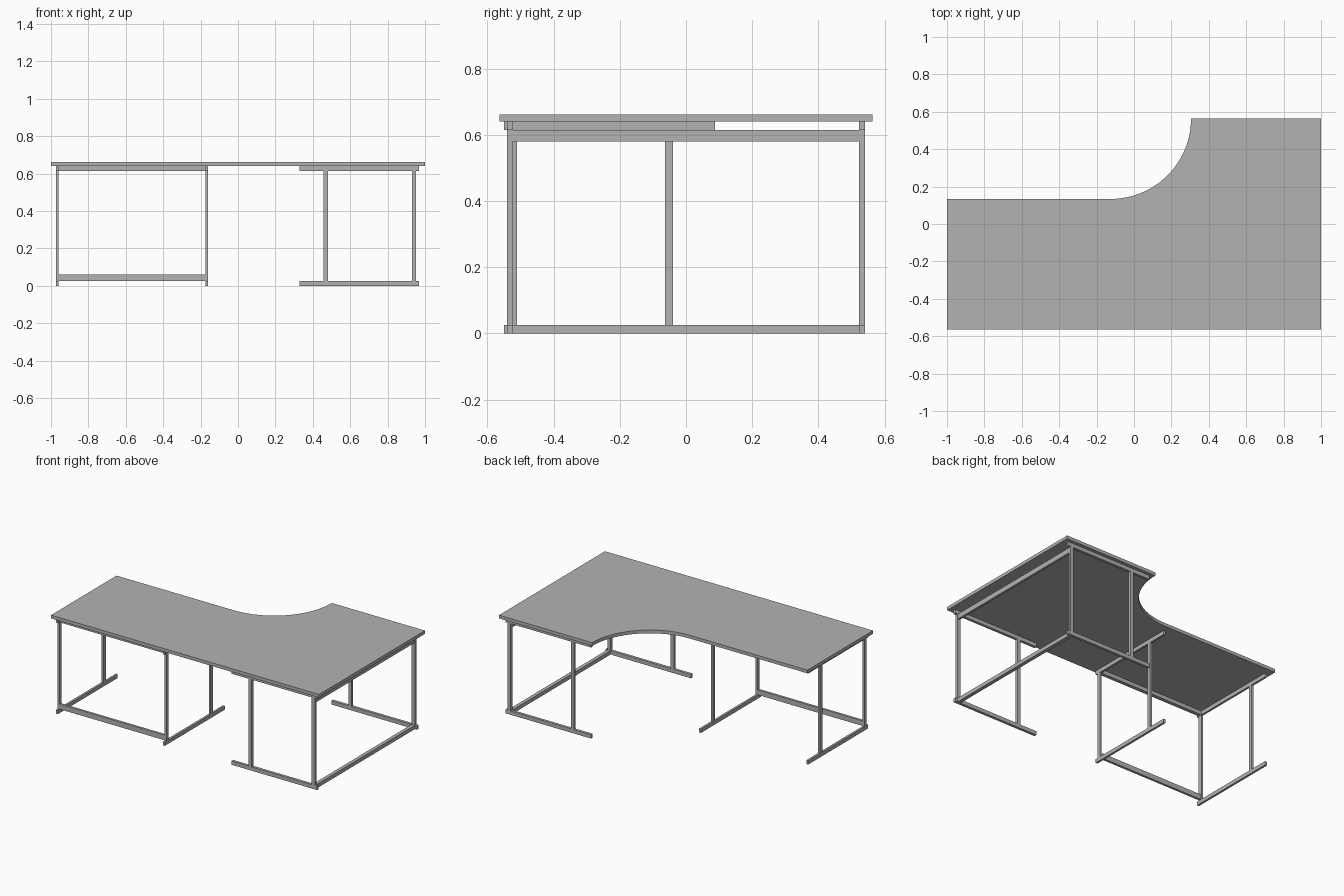
import bpy
import bmesh
from math import sin, cos, pi

if "Cube" in bpy.data.objects:
    bpy.data.objects.remove(bpy.data.objects["Cube"])

grey = bpy.data.materials.new("mid grey")
grey.use_nodes = True
colour = (0.45, 0.45, 0.45, 1)
grey.diffuse_color = colour
grey.node_tree.nodes["Principled BSDF"].inputs["Base Color"].default_value = colour

TOP_Z, THICK = 0.64, 0.022   # underside and thickness of the worktop
BAR = 0.026                  # height of arms and feet


def add_object(name, bm):
    bmesh.ops.recalc_face_normals(bm, faces=bm.faces)
    mesh = bpy.data.meshes.new(name)
    bm.to_mesh(mesh)
    bm.free()
    mesh.materials.append(grey)
    obj = bpy.data.objects.new(name, mesh)
    bpy.context.collection.objects.link(obj)
    return obj


def box(name, a, b):
    bm = bmesh.new()
    bmesh.ops.create_cube(bm, size=1)
    for v in bm.verts:
        v.co = [(p + q) / 2 + c * (q - p) for p, q, c in zip(a, b, v.co)]
    return add_object(name, bm)


# Worktop: L-shaped outline with a concave inner corner, extruded upward
radius, cx, depth = 0.43, -0.125, 0.564
outline = [(-1, -depth), (1, -depth), (1, depth)]
for i in range(33):
    t = -i * pi / 2 / 32
    outline.append((cx + radius * cos(t), depth + radius * sin(t)))
outline.append((-1, depth - radius))
bm = bmesh.new()
face = bm.faces.new([bm.verts.new((x, y, TOP_Z)) for x, y in outline])
ext = bmesh.ops.extrude_face_region(bm, geom=[face])
bmesh.ops.translate(bm, vec=(0, 0, THICK),
                    verts=[g for g in ext["geom"] if isinstance(g, bmesh.types.BMVert)])
add_object("worktop", bm)


def leg_unit(side, place, w0, w1, wide, flipped):
    """Two side frames joined by rails; parts run (along arm, across unit, up)."""
    def part(name, a, b):
        if flipped:
            a, b = (a[0], a[1], TOP_Z - a[2]), (b[0], b[1], TOP_Z - b[2])
        a, b = place(*a), place(*b)
        box(f"{side}_{name}", [min(p) for p in zip(a, b)], [max(p) for p in zip(a, b)])

    for end, w in (("first", w0), ("second", w1 - wide)):
        part(f"{end}_lower_bar", (0, w, 0), (0.638, w + wide, BAR))
        part(f"{end}_upper_bar", (0, w, TOP_Z - BAR), (0.638, w + wide, TOP_Z))
        for label, u in (("outer", 0.015), ("inner", 0.487)):
            part(f"{end}_{label}_post", (u, w, BAR), (u + 0.024, w + wide, TOP_Z - BAR))
    # Rail level with the bars at one end, taller rail inside the bars at the other
    part("flush_rail", (0.015, w0 + wide, 0), (0.039, w1 - wide, BAR))
    part("inset_rail", (0.019, w0 + wide, 0.58), (0.035, w1 - wide, TOP_Z - BAR))


leg_unit("right", lambda u, w, z: (w, u - 0.55, z), -0.973, -0.16, 0.014, True)
leg_unit("left", lambda u, w, z: (0.968 - u, w, z), -0.541, 0.541, 0.018, False)
